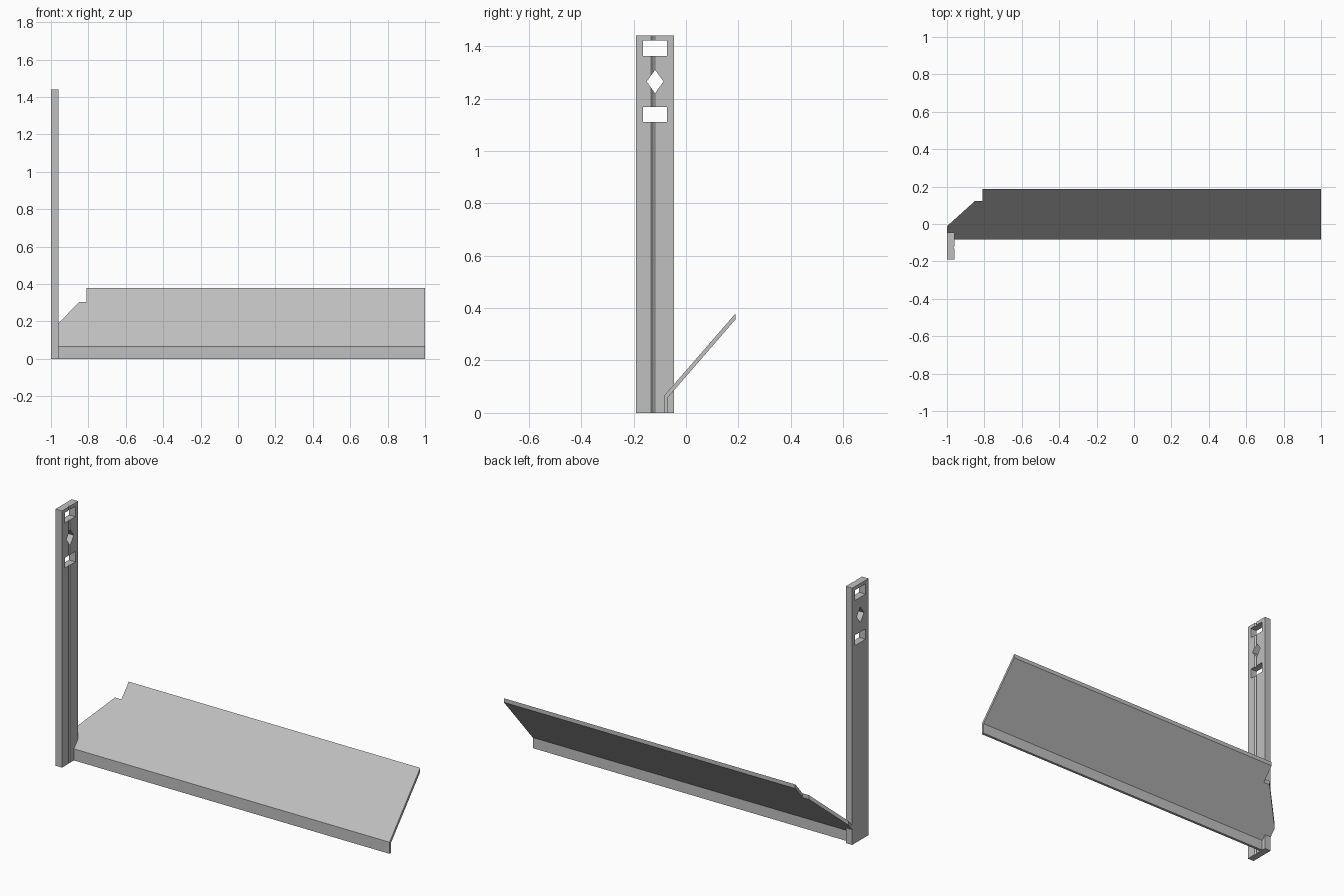
import bpy, bmesh

if "Cube" in bpy.data.objects:
    bpy.data.objects.remove(bpy.data.objects["Cube"])

grey = bpy.data.materials.new("plain grey")
grey.diffuse_color = (0.53, 0.53, 0.53, 1)
grey.use_nodes = True
grey.node_tree.nodes["Principled BSDF"].inputs["Base Color"].default_value = grey.diffuse_color


def finish(name, bm):
    bmesh.ops.recalc_face_normals(bm, faces=bm.faces)
    me = bpy.data.meshes.new(name)
    bm.to_mesh(me)
    bm.free()
    me.materials.append(grey)
    ob = bpy.data.objects.new(name, me)
    bpy.context.collection.objects.link(ob)
    return ob


def prism(name, outline, offset):
    """Extrude a closed outline of 3D points along an offset."""
    bm = bmesh.new()
    face = bm.faces.new([bm.verts.new(p) for p in outline])
    new = bmesh.ops.extrude_face_region(bm, geom=[face], use_keep_orig=True)["geom"]
    bmesh.ops.translate(bm, vec=offset, verts=[v for v in new if isinstance(v, bmesh.types.BMVert)])
    return finish(name, bm)


# Upright post with a shallow groove down its inner face
L, R, F, B = -1.0, -0.96, -0.19, -0.046
plan = [(L, F), (R, F), (R, -0.133), (R - 0.006, -0.126), (R, -0.119), (R, B), (L, B)]
post = prism("upright_post", [(x, y, 0) for x, y in plan], (0, 0, 1.441))

# Two rectangular slots and a diamond hole through the post
cy = -0.118


def cut_hole(name, shape):
    cutter = prism(name, [(-1.1, y, z) for y, z in shape], (0.3, 0, 0))
    mod = post.modifiers.new(name, 'BOOLEAN')
    mod.operation, mod.solver, mod.object = 'DIFFERENCE', 'EXACT', cutter
    cutter.hide_render = True
    cutter.hide_set(True)


def rect(z0, z1, w=0.046):
    return [(cy - w, z0), (cy + w, z0), (cy + w, z1), (cy - w, z1)]


cut_hole("upper_slot_cutter", rect(1.363, 1.421))
cut_hole("lower_slot_cutter", rect(1.110, 1.168))
cut_hole("diamond_cutter", [(cy - 0.032, 1.265), (cy, 1.22), (cy + 0.032, 1.265), (cy, 1.309)])

# Bent sheet: vertical front lip and a sloping plate with a stepped, chamfered corner
SLOPE, BEND_Y, BEND_Z, T = 1.152, -0.084, 0.065, 0.015
corner = [(1, 0.188), (-0.81, 0.188), (-0.81, 0.123), (-0.85, 0.123),
          (-1, -0.012), (-1, B), (R, B)]


def sheet_side(bm, thick):
    """One skin of the sheet, returned as its perimeter vertices."""
    drop = thick * 1.526  # vertical thickness of the sloping part
    y0 = BEND_Y + thick
    height = lambda y: BEND_Z + (y - BEND_Y) * SLOPE - drop
    low = [bm.verts.new((x, y0, 0)) for x in (R, 1)]
    bend = [bm.verts.new((x, y0, height(y0))) for x in (R, 1)]
    top = [bm.verts.new((x, y, height(y))) for x, y in corner]
    bm.faces.new([low[0], low[1], bend[1], bend[0]])
    bm.faces.new([bend[0], bend[1]] + top)
    return low + [bend[1]] + top + [bend[0]]


bm = bmesh.new()
front, back = sheet_side(bm, 0), sheet_side(bm, T)
for i in range(len(front)):
    j = (i + 1) % len(front)
    bm.faces.new([front[i], front[j], back[j], back[i]])
finish("bent_sloping_sheet", bm)
